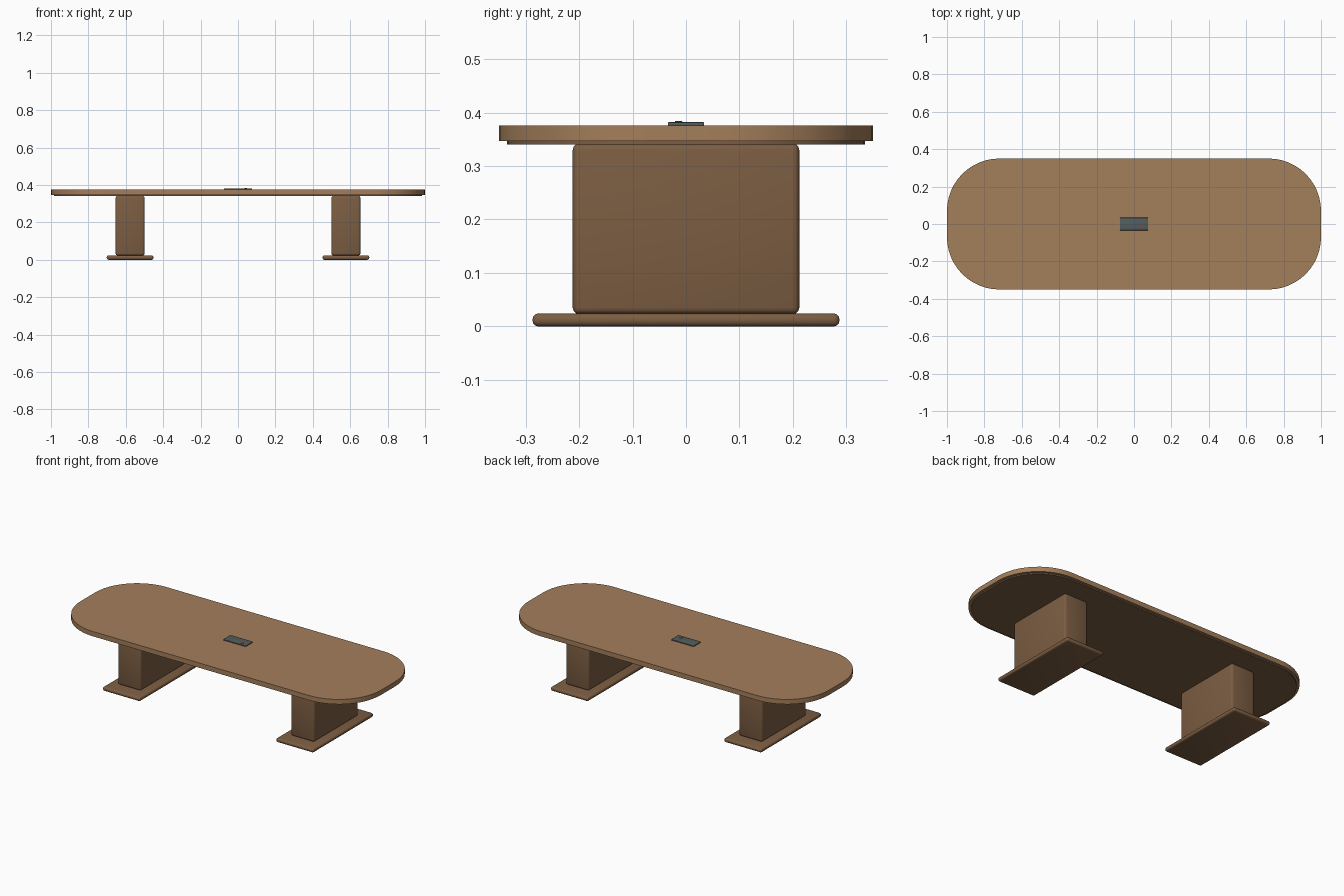
import bpy, bmesh, math

if "Cube" in bpy.data.objects:
    bpy.data.objects.remove(bpy.data.objects["Cube"])


def material(name, rgb):
    m = bpy.data.materials.new(name)
    m.diffuse_color = (*rgb, 1)
    m.use_nodes = True
    m.node_tree.nodes["Principled BSDF"].inputs["Base Color"].default_value = m.diffuse_color
    return m


TOP_WOOD = material("light_wood", (0.37, 0.21, 0.105))
LEG_WOOD = material("dark_wood", (0.20, 0.11, 0.055))
METAL = material("grey_metal", (0.09, 0.11, 0.11))
RED = material("red_light", (0.35, 0.05, 0.04))


def finish(name, bm, mat):
    bmesh.ops.recalc_face_normals(bm, faces=bm.faces)
    mesh = bpy.data.meshes.new(name)
    bm.to_mesh(mesh)
    bm.free()
    mesh.materials.append(mat)
    ob = bpy.data.objects.new(name, mesh)
    bpy.context.collection.objects.link(ob)
    bpy.ops.object.select_all(action='DESELECT')
    ob.select_set(True)
    bpy.context.view_layer.objects.active = ob
    bpy.ops.object.shade_smooth_by_angle(angle=math.radians(35))
    return ob


def rounded_slab(name, hx, hy, r, z0, z1, mat, seg=12):
    """Extruded rectangle with rounded corners."""
    bm = bmesh.new()
    verts = []
    for q, (sx, sy) in enumerate([(1, 1), (-1, 1), (-1, -1), (1, -1)]):
        for i in range(seg + 1):
            a = math.pi / 2 * (q + i / seg)
            verts.append(bm.verts.new((sx * (hx - r) + r * math.cos(a),
                                       sy * (hy - r) + r * math.sin(a), z0)))
    face = bm.faces.new(verts)
    new = bmesh.ops.extrude_face_region(bm, geom=[face])["geom"]
    bmesh.ops.translate(bm, vec=(0, 0, z1 - z0),
                        verts=[v for v in new if isinstance(v, bmesh.types.BMVert)])
    return finish(name, bm, mat)


def box(name, cx, cy, sx, sy, z0, z1, bevel, mat):
    """Box with all edges rounded."""
    bm = bmesh.new()
    bmesh.ops.create_cube(bm, size=1)
    bmesh.ops.scale(bm, vec=(sx, sy, z1 - z0), verts=bm.verts)
    bmesh.ops.translate(bm, vec=(cx, cy, (z0 + z1) / 2), verts=bm.verts)
    bmesh.ops.bevel(bm, geom=bm.edges[:], offset=bevel, segments=3,
                    profile=0.5, affect='EDGES')
    return finish(name, bm, mat)


# Table top and the slightly smaller layer beneath it
rounded_slab("table_top", 1.0, 0.35, 0.28, 0.347, 0.376, TOP_WOOD)
rounded_slab("under_top", 0.985, 0.335, 0.265, 0.34, 0.347, LEG_WOOD)

# Two pedestals on flat feet
for side, s in (("left", -1), ("right", 1)):
    x = s * 0.577
    box(f"{side}_pedestal", x, 0, 0.155, 0.424, 0.023, 0.342, 0.012, LEG_WOOD)
    box(f"{side}_foot", x, 0, 0.25, 0.574, 0, 0.024, 0.01, LEG_WOOD)

# Socket plate with its indicator light
box("socket_plate", 0, 0, 0.15, 0.068, 0.375, 0.382, 0.002, METAL)
box("indicator_light", 0.042, -0.014, 0.014, 0.014, 0.381, 0.384, 0.001, RED)
